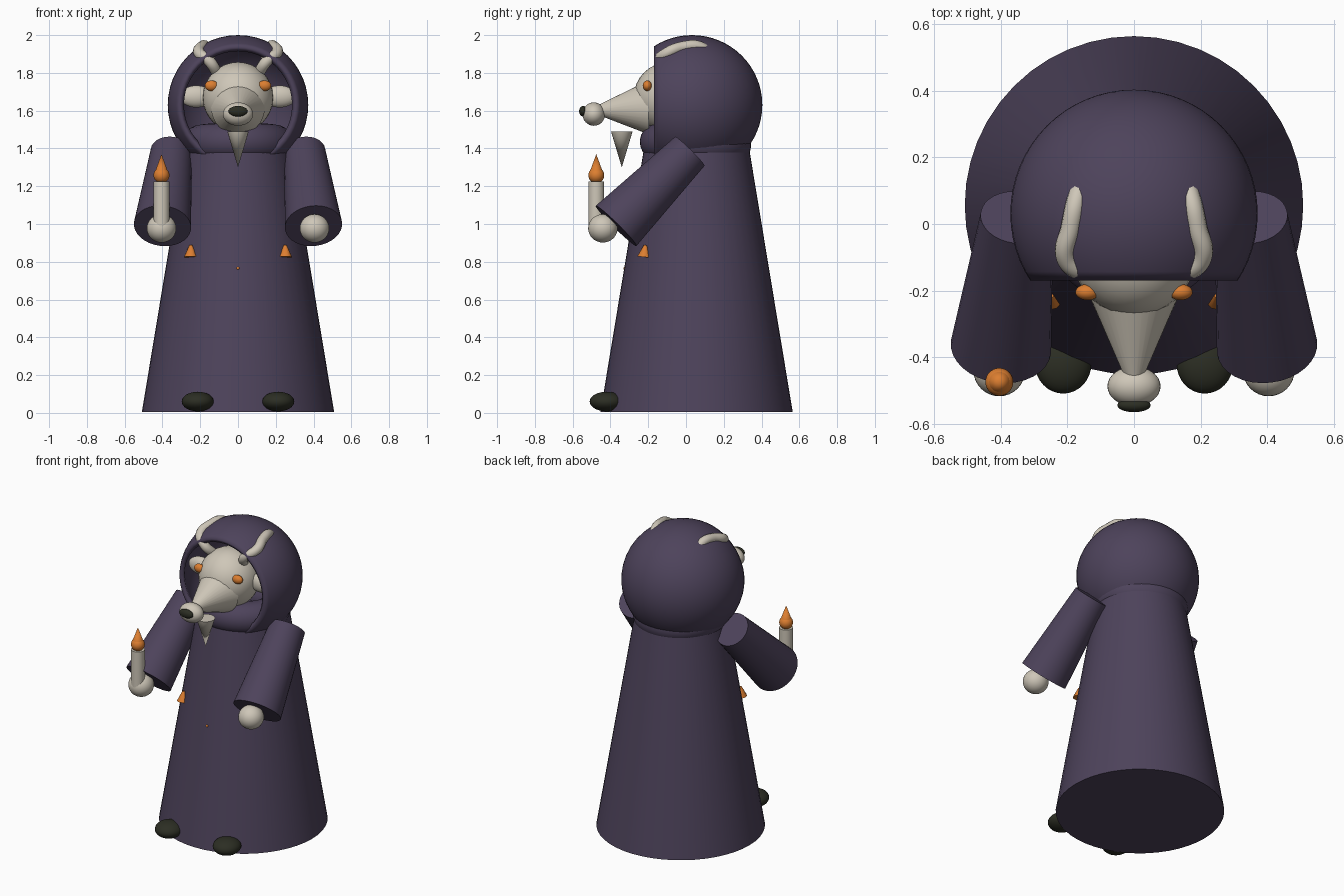
import bpy, bmesh, math
from mathutils import Vector, Matrix

cube = bpy.data.objects.get("Cube")
if cube:
    bpy.data.objects.remove(cube, do_unlink=True)


def material(name, rgb):
    m = bpy.data.materials.new(name)
    m.use_nodes = True
    m.diffuse_color = (*rgb, 1)
    bsdf = next(n for n in m.node_tree.nodes if n.type == 'BSDF_PRINCIPLED')
    bsdf.inputs["Base Color"].default_value = (*rgb, 1)
    bsdf.inputs["Roughness"].default_value = 0.8
    return m


CLOTH = material("purple cloth", (0.075, 0.056, 0.105))
BONE = material("pale bone", (0.62, 0.57, 0.48))
FLAME = material("flame orange", (0.72, 0.21, 0.03))
DARK = material("dark olive", (0.025, 0.027, 0.017))


def finish(name, mat, angle=40):
    ob = bpy.context.object
    ob.name = ob.data.name = name
    ob.data.materials.append(mat)
    bpy.ops.object.shade_smooth_by_angle(angle=math.radians(angle))
    return ob


def ball(name, mat, centre, radii):
    bpy.ops.mesh.primitive_uv_sphere_add(segments=32, ring_count=16, location=centre)
    ob = bpy.context.object
    ob.data.transform(Matrix.Diagonal((*radii, 1)))
    return finish(name, mat)


def cone(name, mat, start, end, r1, r2, sides=32):
    # Tapered round part running from start to end
    a, b = Vector(start), Vector(end)
    bpy.ops.mesh.primitive_cone_add(vertices=sides, radius1=r1, radius2=r2,
                                    depth=(b - a).length, location=(a + b) / 2,
                                    rotation=(b - a).to_track_quat('Z', 'Y').to_euler())
    return finish(name, mat)


# Robe and collar
cone("robe", CLOTH, (0, 0.056, 0.005), (0, 0.056, 1.42), 0.509, 0.275, 48)
bpy.ops.mesh.primitive_torus_add(location=(0, 0.05, 1.425), major_radius=0.195,
                                 minor_radius=0.1, major_segments=48,
                                 minor_segments=20, rotation=(math.radians(-3), 0, 0))
finish("collar", CLOTH)

# Hollow hood, open at the front
hood_mesh = bpy.data.meshes.new("hood")
bm = bmesh.new()
bmesh.ops.create_uvsphere(bm, u_segments=48, v_segments=32, radius=1)
bmesh.ops.transform(bm, verts=bm.verts, matrix=Matrix.Translation((0, 0.032, 1.63))
                    @ Matrix.Diagonal((0.372, 0.372, 0.37, 1))
                    @ Matrix.Rotation(math.pi / 2, 4, 'X'))
bmesh.ops.bisect_plane(bm, geom=bm.verts[:] + bm.edges[:] + bm.faces[:],
                       plane_co=(0, -0.17, 0), plane_no=(0, -1, 0), clear_outer=True)
bm.to_mesh(hood_mesh)
bm.free()
hood = bpy.data.objects.new("hood", hood_mesh)
bpy.context.collection.objects.link(hood)
bpy.context.view_layer.objects.active = hood
bpy.ops.object.select_all(action='DESELECT')
hood.select_set(True)
shell = hood.modifiers.new("thickness", 'SOLIDIFY')
shell.thickness = 0.03
shell.offset = -1
finish("hood", CLOTH)

# Head, muzzle, nose and beard
ball("head", BONE, (0, -0.09, 1.67), (0.187, 0.187, 0.187))
cone("muzzle", BONE, (0, -0.2, 1.615), (0, -0.46, 1.603), 0.142, 0.028)
ball("muzzle_tip", BONE, (0, -0.488, 1.582), (0.08, 0.06, 0.062))
ball("nose", DARK, (0, -0.545, 1.597), (0.05, 0.021, 0.028))
cone("beard", BONE, (0, -0.34, 1.49), (0, -0.34, 1.30), 0.057, 0, 20)

# Candle and its flame, held in the right hand
cone("candle", BONE, (-0.405, -0.475, 0.98), (-0.405, -0.475, 1.225), 0.042, 0.042)
ball("flame_base", FLAME, (-0.405, -0.475, 1.258), (0.042, 0.042, 0.042))
cone("flame_tip", FLAME, (-0.405, -0.475, 1.28), (-0.405, -0.475, 1.37), 0.033, 0)
ball("centre_bead", FLAME, (0, -0.32, 0.765), (0.01, 0.012, 0.01))

# Paired parts
for side, s in (("left", 1), ("right", -1)):
    cone(side + "_sleeve", CLOTH, (s * 0.352, 0.02, 1.385),
         (s * 0.4, -0.37, 0.99), 0.11, 0.152)
    ball(side + "_hand", BONE, (s * 0.405, -0.44, 0.977), (0.078, 0.078, 0.075))
    ball(side + "_foot", DARK, (s * 0.213, -0.42, 0.06), (0.085, 0.09, 0.052))
    ball(side + "_eye", FLAME, (s * 0.14, -0.205, 1.732), (0.036, 0.024, 0.028))
    ball(side + "_ear", BONE, (s * 0.22, -0.07, 1.675), (0.09, 0.04, 0.058))
    cone(side + "_bead", FLAME, (s * 0.25, -0.222, 0.825),
         (s * 0.25, -0.215, 0.888), 0.036, 0.008, 12)

    # Horn curving out of the head and through the top of the hood
    curve = bpy.data.curves.new(side + "_horn", 'CURVE')
    curve.dimensions = '3D'
    curve.bevel_depth = 0.03
    curve.use_fill_caps = True
    path = [(0.11, -0.1, 1.80), (0.15, -0.14, 1.86), (0.205, -0.1, 1.905),
            (0.19, -0.01, 1.938), (0.173, 0.07, 1.938), (0.15, 0.14, 1.88)]
    spline = curve.splines.new('BEZIER')
    spline.bezier_points.add(len(path) - 1)
    for point, (x, y, z) in zip(spline.bezier_points, path):
        point.co = (s * x, y, z)
        point.handle_left_type = point.handle_right_type = 'AUTO'
    horn = bpy.data.objects.new(side + "_horn", curve)
    bpy.context.collection.objects.link(horn)
    curve.materials.append(BONE)
